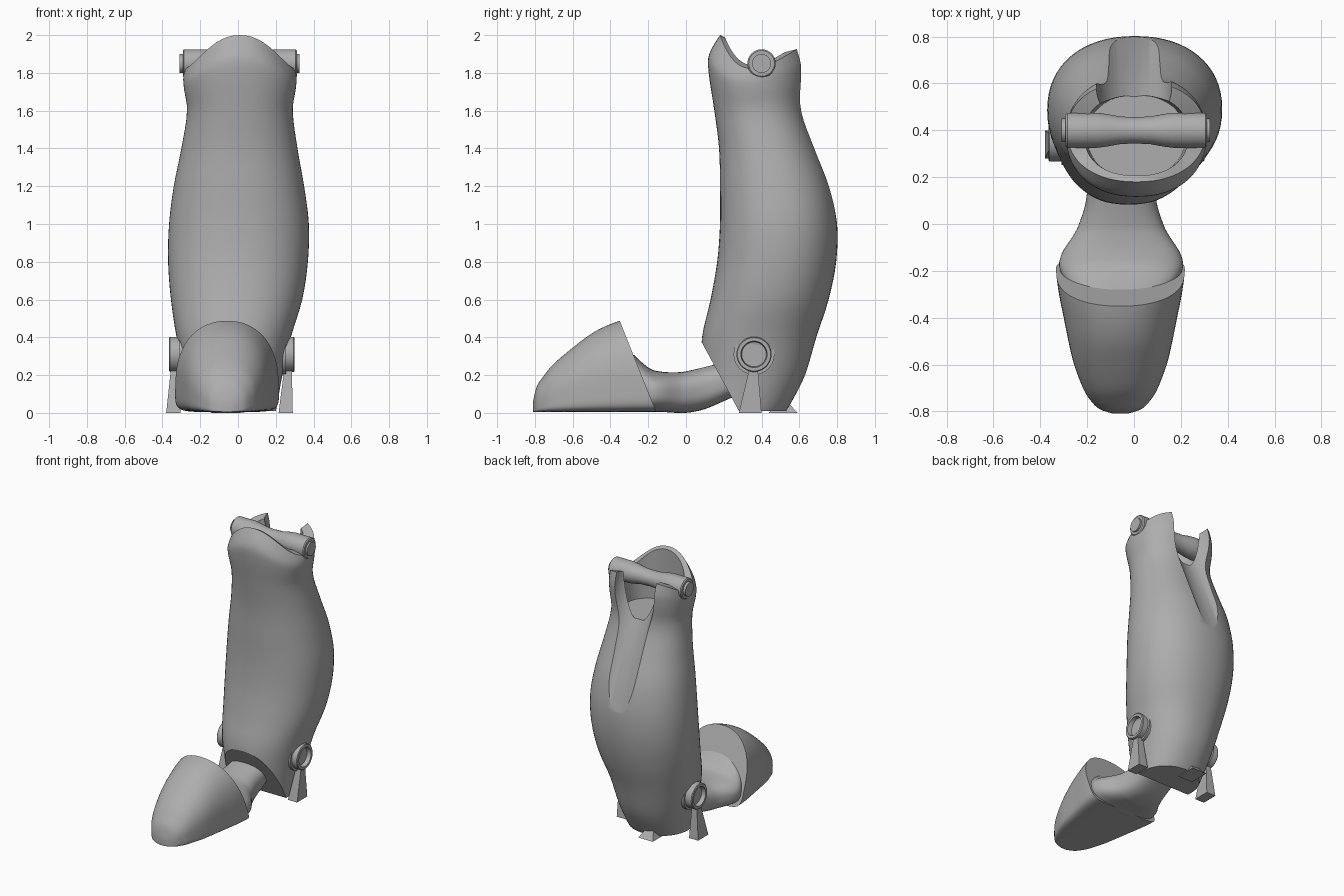
import bpy, bmesh, math
from mathutils import Vector, Matrix

if "Cube" in bpy.data.objects:
    bpy.data.objects.remove(bpy.data.objects["Cube"], do_unlink=True)

GREY = (0.42, 0.42, 0.42, 1)
grey = bpy.data.materials.new("plain grey")
grey.use_nodes = True
grey.diffuse_color = GREY
grey.node_tree.nodes["Principled BSDF"].inputs["Base Color"].default_value = GREY


def finish(name, bm):
    """Turn a bmesh into a grey object."""
    bmesh.ops.recalc_face_normals(bm, faces=bm.faces[:])
    mesh = bpy.data.meshes.new(name)
    bm.to_mesh(mesh)
    bm.free()
    mesh.materials.append(grey)
    obj = bpy.data.objects.new(name, mesh)
    bpy.context.collection.objects.link(obj)
    return obj


def skin(name, rings):
    """Skin closed rings of points and close both ends with a fan."""
    bm = bmesh.new()
    loops = [[bm.verts.new(p) for p in ring] for ring in rings]
    n = len(loops[0])
    for a, b in zip(loops, loops[1:]):
        for i in range(n):
            j = (i + 1) % n
            bm.faces.new((a[i], a[j], b[j], b[i]))
    for end in (loops[0], loops[-1]):
        mid = bm.verts.new(sum((v.co for v in end), Vector()) / n)
        for i in range(n):
            bm.faces.new((end[i], end[(i + 1) % n], mid))
    return finish(name, bm)


def smooth_sections(sections, steps=4):
    """Pass a Catmull-Rom curve through the section values."""
    out = []
    for i in range(len(sections) - 1):
        p = [sections[max(0, min(k, len(sections) - 1))] for k in range(i - 1, i + 3)]
        for k in range(steps):
            t = k / steps
            out.append([b + 0.5 * t * (c - a + t * (2 * a - 5 * b + 4 * c - d
                        + t * (3 * (b - c) + d - a))) for a, b, c, d in zip(*p)])
    return out + [sections[-1]]


def loft(name, sections, place, low=2.2, high=2.2, mid=0.5, n=64):
    """Sections are (station, x0, x1, v0, v1); rings are superellipses."""
    rings = []
    for s, x0, x1, v0, v1 in smooth_sections(sections):
        ring = []
        vm = v0 + (v1 - v0) * mid
        for i in range(n):
            a = 2 * math.pi * i / n
            c, d = math.cos(a), math.sin(a)
            e = 2 / (high if d > 0 else low)
            x = (x0 + x1) / 2 + (x1 - x0) / 2 * math.copysign(abs(c) ** e, c)
            v = vm + (v1 - vm if d > 0 else vm - v0) * math.copysign(abs(d) ** e, d)
            ring.append(place(x, v, s, d))
        rings.append(ring)
    return skin(name, rings)


def lathe(name, profile, y, z, n=40):
    """Revolve (x, radius) pairs about an axis along x."""
    turn = [2 * math.pi * i / n for i in range(n)]
    return skin(name, [[Vector((x, y + r * math.cos(a), z + r * math.sin(a)))
                        for a in turn] for x, r in profile])


def slice_off(obj, point, normal):
    bm = bmesh.new()
    bm.from_mesh(obj.data)
    bmesh.ops.bisect_plane(bm, geom=bm.verts[:] + bm.edges[:] + bm.faces[:],
                           plane_co=point, plane_no=normal, clear_outer=True)
    bmesh.ops.holes_fill(bm, edges=[e for e in bm.edges if e.is_boundary])
    bmesh.ops.recalc_face_normals(bm, faces=bm.faces[:])
    bm.to_mesh(obj.data)
    bm.free()


def cut(obj, cutter):
    bpy.context.view_layer.objects.active = obj
    mod = obj.modifiers.new("cut", "BOOLEAN")
    mod.operation, mod.solver, mod.object = "DIFFERENCE", "EXACT", cutter
    bpy.ops.object.modifier_apply(modifier=mod.name)
    bpy.data.objects.remove(cutter, do_unlink=True)


def wedge(name, bottom, top, height):
    """Tapered block; bottom and top are (x0, x1, y0, y1)."""
    rings = [[Vector((x, y, z)) for x, y in ((a, c), (b, c), (b, d), (a, d))]
             for (a, b, c, d), z in ((bottom, 0), (top, height))]
    return skin(name, rings)


def upright(x, v, s, d):
    return Vector((x, v, s))


def lengthwise(x, v, s, d):
    return Vector((x, s, v))


def collar(x, v, s, d):
    """Upright, with the rim rising at the front and the back."""
    rim = 1.82 + (0.18 * (-d) ** 3 if d < 0 else 0.12 * d)
    return Vector((x, v, s if s < 1.6 else 1.6 + (s - 1.6) / 0.4 * (rim - 1.6)))


# Shin shell
shin = loft("shin", [
    (0.01, -.24, .20, .08, .53), (0.06, -.25, .21, .08, .56),
    (0.2, -.28, .235, .08, .63), (0.4, -.325, .28, .085, .69),
    (0.6, -.355, .34, .13, .755), (0.8, -.37, .37, .165, .795),
    (1.0, -.365, .375, .18, .80), (1.2, -.34, .35, .18, .765),
    (1.4, -.30, .315, .175, .69), (1.6, -.27, .29, .15, .625),
    (1.8, -.285, .305, .12, .635), (1.9, -.29, .31, .123, .635),
    (2.0, -.285, .305, .18, .61)], collar)
slice_off(shin, (0, .08, .38), (0, -.37, -.2))

# Knee socket and calf scoop
cut(shin, loft("socket_cutter", [(1.6, -.2, .22, .2, .55), (2.2, -.23, .25, .21, .56)], upright))
low, high, radius = Vector((0, .78, 1.05)), Vector((0, .51, 1.68)), 0.16
along = (high - low).normalized()
outward = Vector((0, along.z, -along.y))
centre = (low + high) / 2 + outward * radius
bm = bmesh.new()
bmesh.ops.create_cone(bm, cap_ends=True, segments=64, radius1=radius, radius2=radius, depth=2,
                      matrix=Matrix.Translation(centre) @ along.to_track_quat("Z", "Y").to_matrix().to_4x4())
cut(shin, finish("scoop_cutter", bm))

# Toe cap with a sloping back
toe_widths = [(-.81, .03, .06), (-.79, .09, .14), (-.75, .13, .20), (-.7, .16, .26),
              (-.6, .198, .345), (-.5, .222, .42), (-.4, .242, .47), (-.3, .262, .50),
              (-.2, .275, .51), (-.1, .275, .51)]
toe = loft("toe_cap", [(y, -.058 - w, -.058 + w, .005, top) for y, w, top in toe_widths],
           lengthwise, low=7, high=2.2, mid=0.35)
slice_off(toe, (0, -.35, .485), (0, .485, .195))

# Ankle bridge between toe cap and shin
ankle_widths = [(-.3, .2, .03, .33), (-.2, .26, .005, .24), (-.13, .255, .005, .218),
                (-.05, .205, .0, .215), (0, .18, .0, .22), (.1, .15, .02, .243),
                (.24, .14, .08, .28), (.4, .13, .15, .33)]
ankle = loft("ankle", [(y, -.055 - w, -.055 + w, bottom, top) for y, w, bottom, top in ankle_widths],
             lengthwise, low=2.8, high=2.4)

# Knee axle with a waisted middle
knee = lathe("knee_axle", [
    (-.31, .03), (-.31, .05), (-.292, .05), (-.292, .068), (-.285, .075), (-.16, .075),
    (-.12, .07), (-.06, .059), (0, .056), (.07, .059), (.13, .07), (.17, .075),
    (.305, .075), (.312, .068), (.312, .05), (.325, .05), (.325, .03)], .4, 1.85)

# Ankle axle with recessed ends
axle = lathe("ankle_axle", [
    (-.335, .02), (-.335, .065), (-.365, .07), (-.365, .088), (-.36, .093), (-.31, .093),
    (-.31, .108), (-.24, .108), (.18, .108), (.255, .108), (.255, .093),
    (.295, .093), (.3, .088), (.3, .07), (.27, .065), (.27, .02)], .36, .31)

# Supports under the ankle axle and the heel
wedge("left_support", (.215, .29, .28, .40), (.245, .285, .335, .38), .235)
wedge("right_support", (-.38, -.305, .28, .40), (-.355, -.315, .335, .38), .235)
wedge("heel_support", (-.14, -.02, .44, .59), (-.11, -.05, .48, .54), .055)

# Smooth shading with sharp creases
for obj in (shin, toe, ankle, knee, axle):
    bpy.ops.object.select_all(action="DESELECT")
    obj.select_set(True)
    bpy.context.view_layer.objects.active = obj
    bpy.ops.object.shade_smooth_by_angle(angle=math.radians(32))
